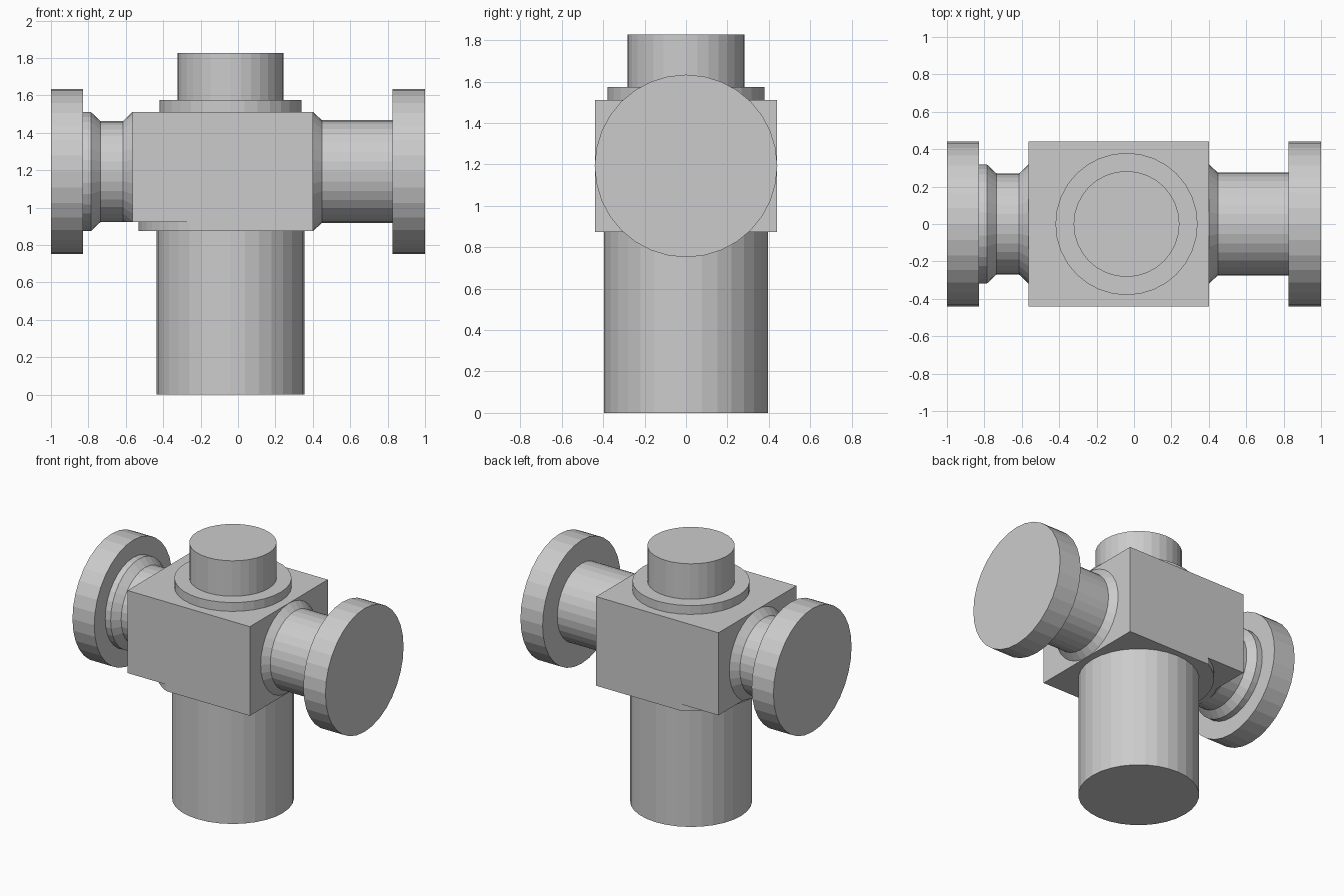
import bpy, bmesh
from math import sin, cos, asin, pi

if "Cube" in bpy.data.objects:
    bpy.data.objects.remove(bpy.data.objects["Cube"])

SEG = 32
CX = -0.04      # axis of the vertical parts
CZ = 1.193      # axis of the side pipes


def make(name, bm):
    bmesh.ops.remove_doubles(bm, verts=bm.verts, dist=1e-5)
    bmesh.ops.recalc_face_normals(bm, faces=bm.faces)
    me = bpy.data.meshes.new(name)
    bm.to_mesh(me)
    bm.free()
    ob = bpy.data.objects.new(name, me)
    bpy.context.collection.objects.link(ob)
    return ob


def turned(name, profile, along_x):
    """Solid of revolution from (position, radius) pairs."""
    bm = bmesh.new()
    rings = []
    for p, r in profile:
        ring = []
        for i in range(SEG):
            a = 2 * pi * i / SEG
            co = (p, r * sin(a), CZ + r * cos(a)) if along_x else (CX + r * cos(a), r * sin(a), p)
            ring.append(bm.verts.new(co))
        rings.append(ring)
    for a, b in zip(rings, rings[1:]):
        for i in range(SEG):
            j = (i + 1) % SEG
            bm.faces.new((a[i], a[j], b[j], b[i]))
    bm.faces.new(rings[0])
    bm.faces.new(rings[-1])
    return make(name, bm)


def prism(name, outline, z0, z1):
    bm = bmesh.new()
    face = bm.faces.new([bm.verts.new((x, y, z0)) for x, y in outline])
    top = bmesh.ops.extrude_face_region(bm, geom=[face])["geom"]
    for v in top:
        if isinstance(v, bmesh.types.BMVert):
            v.co.z = z1
    return make(name, bm)


# Valve block: the left underside is stepped up around a rounded base
prism("body_block", [(-0.565, -0.44), (0.402, -0.44), (0.402, 0.44), (-0.565, 0.44)], 0.922, 1.512)
R = 0.492
half = asin(0.44 / R)
arc = [(CX - R * cos(t), R * sin(t)) for t in (half - 2 * half * i / 16 for i in range(17))]
prism("body_base", [(0.402, -0.44), (0.402, 0.44)] + arc, 0.875, 0.922)

# Vertical parts: stem below, collar and cap above
turned("lower_stem", [(0, 0.395), (0.875, 0.395)], False)
turned("top_collar", [(1.512, 0.38), (1.575, 0.38)], False)
turned("top_cap", [(1.575, 0.283), (1.828, 0.283)], False)

# Side pipes and end flanges
for side, x0, x1 in (("left", -1.0, -0.828), ("right", 0.825, 1.0)):
    turned(side + "_flange", [(x0, 0.441), (x1, 0.441)], True)
turned("right_pipe", [(0.402, 0.318), (0.448, 0.275), (0.825, 0.275)], True)
left = turned("left_pipe", [(-0.828, 0.317), (-0.785, 0.317), (-0.735, 0.27),
                            (-0.615, 0.27)], True)

# Flared joint trimmed level with the stepped underside
joint = turned("left_joint", [(-0.615, 0.27), (-0.565, 0.318)], True)
bm = bmesh.new()
bm.from_mesh(joint.data)
cut = bmesh.ops.bisect_plane(bm, geom=bm.verts[:] + bm.edges[:] + bm.faces[:],
                             plane_co=(0, 0, 0.922), plane_no=(0, 0, 1), clear_inner=True)
bmesh.ops.holes_fill(bm, edges=[e for e in bm.edges if e.is_boundary])
bm.to_mesh(joint.data)
bm.free()
